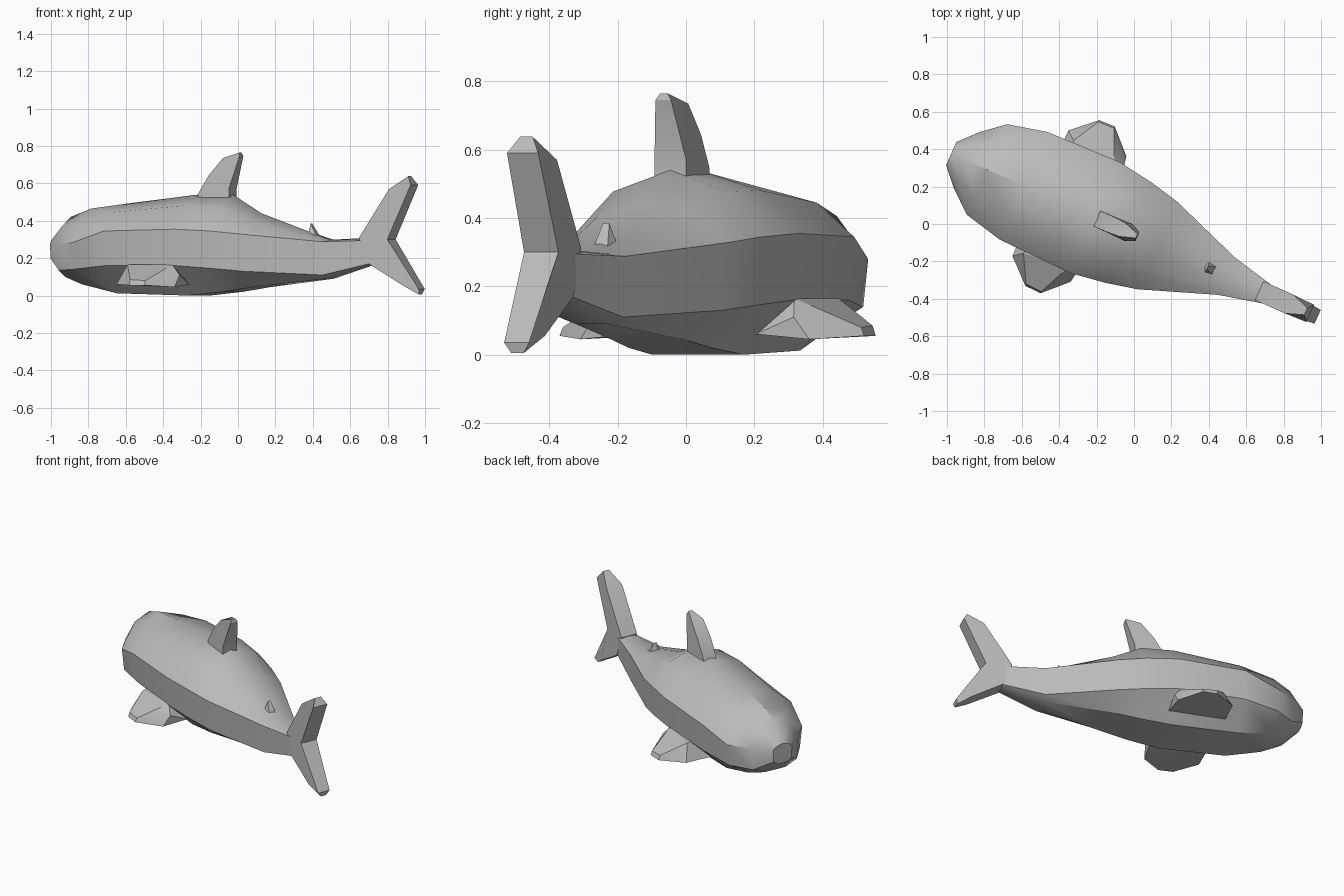
import bpy, bmesh, math
from mathutils import Matrix

# Everything is built along a body axis, then turned to the swimming direction
PLACE = Matrix.Translation((-0.21, 0.035, 0)) @ Matrix.Rotation(math.radians(-24), 4, 'Z')

grey = bpy.data.materials.new("grey_skin")
grey.diffuse_color = (0.5, 0.5, 0.5, 1)


def finish(name, bm, angle=30):
    bmesh.ops.recalc_face_normals(bm, faces=bm.faces)
    bm.transform(PLACE)
    me = bpy.data.meshes.new(name)
    bm.to_mesh(me)
    bm.free()
    me.materials.append(grey)
    ob = bpy.data.objects.new(name, me)
    bpy.context.collection.objects.link(ob)
    bpy.ops.object.select_all(action='DESELECT')
    ob.select_set(True)
    bpy.context.view_layer.objects.active = ob
    bpy.ops.object.shade_smooth_by_angle(angle=math.radians(angle))


def loft(name, rings):
    bm = bmesh.new()
    loops = [[bm.verts.new(p) for p in r] for r in rings]
    n = len(loops[0])
    for a, b in zip(loops, loops[1:]):
        for i in range(n):
            j = (i + 1) % n
            bm.faces.new((a[i], a[j], b[j], b[i]))
    bm.faces.new(loops[0])
    bm.faces.new(loops[-1])
    finish(name, bm)


def hull(name, points):
    bm = bmesh.new()
    for p in points:
        bm.verts.new(p)
    bmesh.ops.convex_hull(bm, input=bm.verts)
    finish(name, bm, 20)


def body_ring(s, w, bottom, low, up, top):
    half = [(0.45 * w, bottom), (0.94 * w, low), (w, up), (0.62 * w, up + 0.68 * (top - up))]
    pts = half + [(0, top)] + [(-t, z) for t, z in reversed(half)]
    return [(s, t, z) for t, z in pts]


# Body: position, half width, bottom, lower edge, upper edge, top ridge
sections = [
    (-0.84, 0.067, 0.18, 0.20, 0.28, 0.31),
    (-0.75, 0.165, 0.10, 0.135, 0.28, 0.42),
    (-0.63, 0.265, 0.06, 0.14, 0.28, 0.465),
    (-0.416, 0.315, 0.012, 0.16, 0.345, 0.492),
    (0.0, 0.325, 0.0, 0.16, 0.355, 0.54),
    (0.2, 0.295, 0.02, 0.145, 0.345, 0.54),
    (0.367, 0.257, 0.045, 0.13, 0.328, 0.44),
    (0.77, 0.11, 0.09, 0.11, 0.288, 0.298),
    (1.02, 0.052, 0.165, 0.17, 0.295, 0.31),
]
loft("body", [body_ring(*s) for s in sections])

# Tail fin: side profile of position, height, half thickness
tail = [(0.963, 0.31, 0.055), (1.138, 0.57, 0.055), (1.235, 0.638, 0.02),
        (1.262, 0.59, 0.05), (1.128, 0.30, 0.055), (1.305, 0.035, 0.04),
        (1.298, 0.005, 0.02), (1.215, 0.055, 0.05), (1.018, 0.17, 0.055)]
# Dorsal fin: same kind of profile
dorsal = [(0.0, 0.49, 0.04), (0.02, 0.55, 0.045), (0.08, 0.645, 0.045),
          (0.16, 0.735, 0.04), (0.245, 0.765, 0.012), (0.25, 0.745, 0.025),
          (0.20, 0.575, 0.05), (0.20, 0.49, 0.05)]
for name, prof in (("tail_fin", tail), ("dorsal_fin", dorsal)):
    loft(name, [[(s, side * w, z) for s, z, w in prof] for side in (-1, 1)])

# Small rear fin on the back
hull("rear_fin", [(0.63, 0.0, 0.29), (0.655, 0.035, 0.315), (0.655, -0.035, 0.315),
                  (0.71, 0.025, 0.30), (0.71, -0.025, 0.30), (0.66, 0.01, 0.385),
                  (0.66, -0.01, 0.385)])

# Side fins, mirrored across the body
side_fin = [(-0.32, 0.2, 0.06), (-0.318, 0.367, 0.06), (-0.19, 0.485, 0.055),
            (-0.10, 0.488, 0.055), (0.022, 0.367, 0.045), (0.033, 0.2, 0.06),
            (-0.19, 0.475, 0.085), (-0.10, 0.478, 0.08), (0.03, 0.32, 0.11),
            (-0.27, 0.33, 0.165), (-0.02, 0.30, 0.165), (-0.25, 0.2, 0.165)]
for name, m in (("left_fin", 1), ("right_fin", -1)):
    hull(name, [(s, m * t, z) for s, t, z in side_fin])
